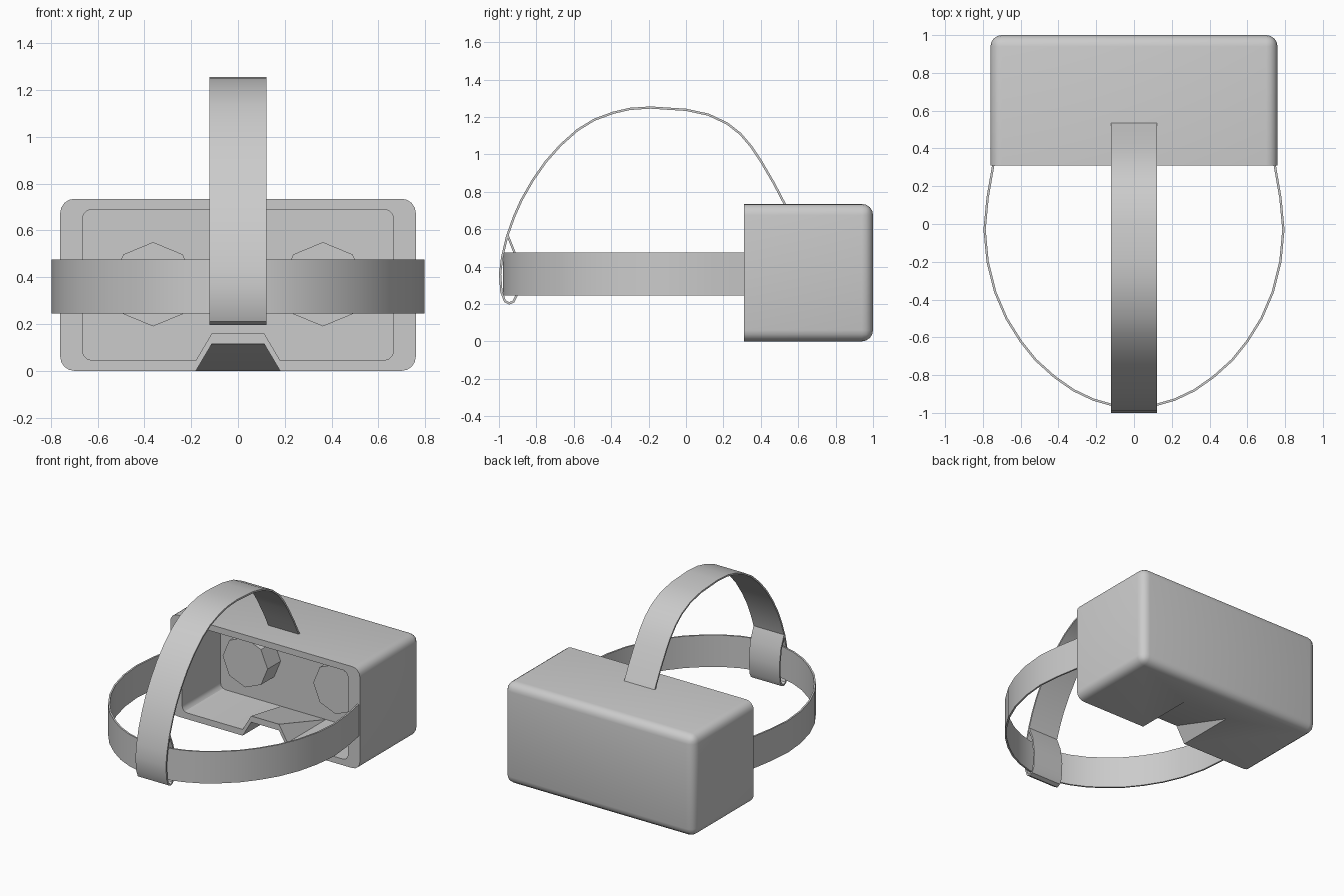
import bpy, bmesh, math
from mathutils import Matrix, Vector

if "Cube" in bpy.data.objects:
    bpy.data.objects.remove(bpy.data.objects["Cube"])


def add_object(name, bm):
    bmesh.ops.recalc_face_normals(bm, faces=bm.faces)
    me = bpy.data.meshes.new(name)
    bm.to_mesh(me)
    bm.free()
    ob = bpy.data.objects.new(name, me)
    bpy.context.collection.objects.link(ob)
    return ob


def activate(ob):
    bpy.ops.object.select_all(action='DESELECT')
    ob.select_set(True)
    bpy.context.view_layer.objects.active = ob


def smooth(ob, angle=35):
    activate(ob)
    bpy.ops.object.shade_smooth_by_angle(angle=math.radians(angle))


def rounded_box(name, lo, hi, radius, segments, pick):
    """Box from lo to hi; bevels only the edges chosen by pick(edge)."""
    lo, hi = Vector(lo), Vector(hi)
    bm = bmesh.new()
    bmesh.ops.create_cube(bm, size=1)
    for v in bm.verts:
        v.co = Vector([(lo[i] + hi[i]) / 2 + v.co[i] * (hi[i] - lo[i]) for i in range(3)])
    bmesh.ops.bevel(bm, geom=[e for e in bm.edges if pick(e)], offset=radius,
                    segments=segments, profile=0.5, affect='EDGES')
    return add_object(name, bm)


def nose_wedge(name, base):
    """Trapezoid ramp, tall at the rim and fading out towards the panel."""
    bm = bmesh.new()
    for s in (-1, 1):
        for y, h in ((0.30, 0.118), (0.75, 0.0)):
            bm.verts.new((s * 0.11, y, base + h))
            bm.verts.new((s * 0.18, y, base))
            bm.verts.new((s * 0.18, y, base - 0.05))
    bmesh.ops.convex_hull(bm, input=bm.verts)
    return add_object(name, bm)


def subtract(ob, cutter):
    mod = ob.modifiers.new("cut", 'BOOLEAN')
    mod.operation, mod.solver, mod.object = 'DIFFERENCE', 'EXACT', cutter
    activate(ob)
    bpy.ops.object.modifier_apply(modifier=mod.name)
    bpy.data.objects.remove(cutter)


def strap(name, path, sweep, thickness=0.012):
    """Thin band: path points swept along a vector, then thickened."""
    bm = bmesh.new()
    rows = [(bm.verts.new(p), bm.verts.new(Vector(p) + Vector(sweep))) for p in path]
    for a, b in zip(rows, rows[1:]):
        bm.faces.new((a[0], b[0], b[1], a[1]))
    ob = add_object(name, bm)
    mod = ob.modifiers.new("thickness", 'SOLIDIFY')
    mod.thickness, mod.offset = thickness, 0
    mod.use_even_offset = True
    activate(ob)
    bpy.ops.object.modifier_apply(modifier=mod.name)
    smooth(ob, 40)
    return ob


# Headset shell: rounded everywhere except at the open rim
RIM = 0.31
shell = rounded_box("headset_shell", (-0.76, RIM, 0), (0.76, 1.0, 0.735), 0.06, 4,
                    lambda e: any(v.co.y > RIM + 0.1 for v in e.verts))
# Face cavity with a raised floor over the nose
cavity = rounded_box("cavity_cutter", (-0.665, 0.2, 0.045), (0.665, 0.75, 0.69), 0.04, 3,
                     lambda e: abs(e.verts[0].co.y - e.verts[1].co.y) > 0.1)
subtract(cavity, nose_wedge("nose_floor_cutter", 0.045))
subtract(shell, cavity)
# Nose notch under the rim
subtract(shell, nose_wedge("nose_notch_cutter", 0.0))
smooth(shell, 30)

# Eight-sided lenses
for side, x in (("left", -0.363), ("right", 0.363)):
    bm = bmesh.new()
    bmesh.ops.create_cone(bm, cap_ends=True, segments=8, radius1=0.18, radius2=0.18, depth=0.18,
                          matrix=Matrix.Translation((x, 0.69, 0.37)) @ Matrix.Rotation(math.pi / 2, 4, 'X')
                          @ Matrix.Rotation(math.pi / 2, 4, 'Z'))
    add_object("lens_" + side, bm)

# Strap around the head
half = [(0.745, 0.312), (0.775, 0.14), (0.791, -0.03), (0.775, -0.20), (0.735, -0.36),
        (0.675, -0.50), (0.60, -0.62), (0.52, -0.72), (0.42, -0.81), (0.32, -0.88),
        (0.215, -0.93), (0.11, -0.96)]
around = half + [(0, -0.972)] + [(-x, y) for x, y in reversed(half)]
strap("side_strap", [(x, y, 0.245) for x, y in around], (0, 0, 0.23))

# Strap over the head, ending in a loop around the side strap
over = [(0.53, 0.73), (0.47, 0.845), (0.40, 0.965), (0.35, 1.04), (0.29, 1.11), (0.22, 1.165),
        (0.12, 1.212), (0.0, 1.238), (-0.19, 1.25), (-0.30, 1.243), (-0.39, 1.222),
        (-0.49, 1.185), (-0.58, 1.13), (-0.67, 1.05), (-0.75, 0.96), (-0.82, 0.86),
        (-0.88, 0.755), (-0.92, 0.665), (-0.957, 0.56), (-0.983, 0.45), (-0.994, 0.36),
        (-0.987, 0.265), (-0.968, 0.215), (-0.945, 0.203), (-0.922, 0.213), (-0.907, 0.245),
        (-0.90, 0.36), (-0.917, 0.475), (-0.955, 0.57)]
strap("top_strap", [(-0.122, y, z) for y, z in over], (0.244, 0, 0))
